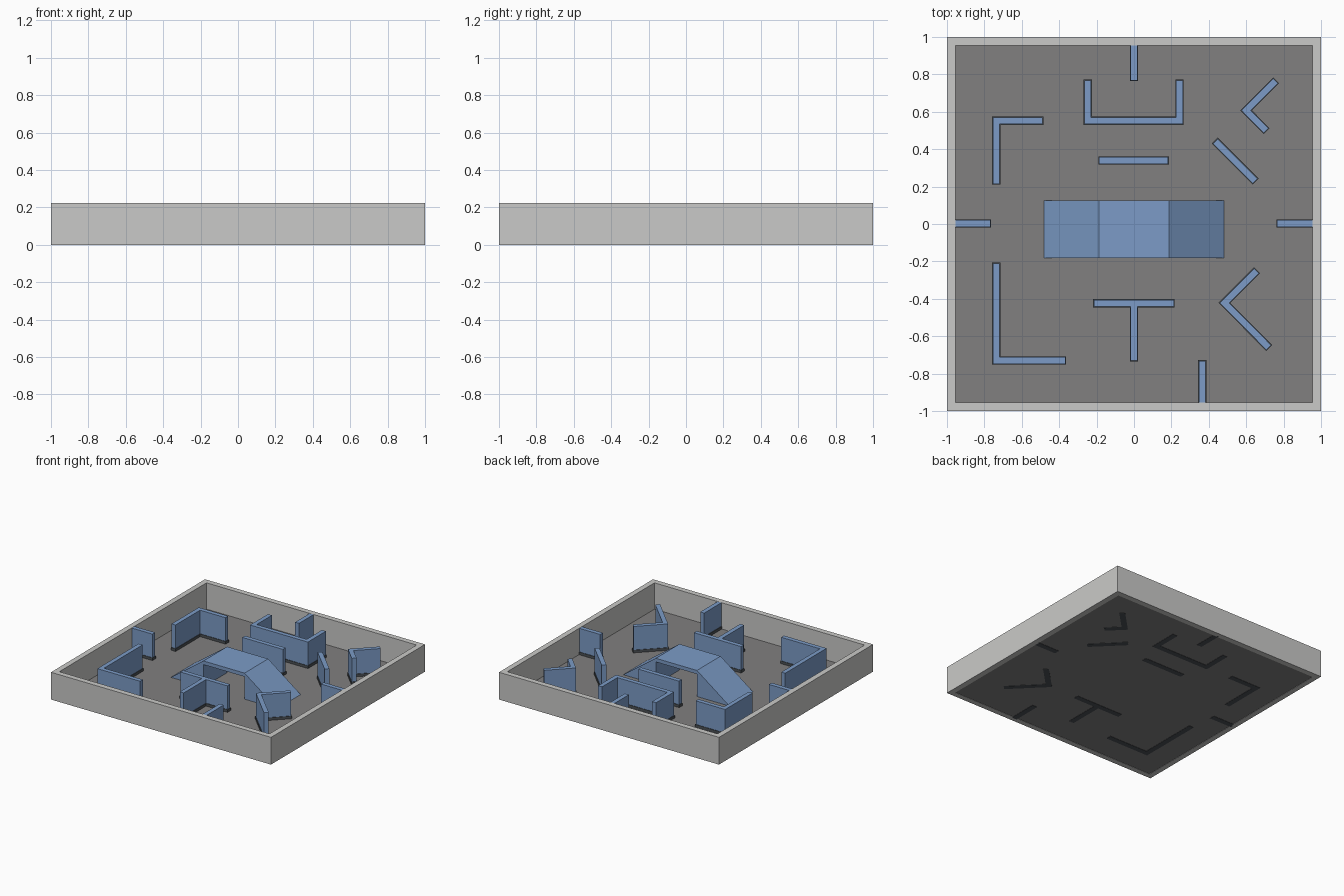
import bpy, bmesh
from mathutils import Vector

cube = bpy.data.objects.get("Cube")
if cube:
    bpy.data.objects.remove(cube, do_unlink=True)

HEIGHT = 0.224      # rim height
INNER = 0.955       # inside half width
BASE = 0.03         # height of the dark wall footing


def material(name, color):
    m = bpy.data.materials.new(name)
    m.use_nodes = True
    m.diffuse_color = (*color, 1)
    m.node_tree.nodes["Principled BSDF"].inputs["Base Color"].default_value = (*color, 1)
    return m


GREY = material("light grey", (0.59, 0.59, 0.58))
FLOOR = material("floor grey", (0.22, 0.215, 0.215))
BLUE = material("blue", (0.2, 0.33, 0.57))
DARK = material("dark footing", (0.07, 0.08, 0.09))


def prism(name, outline, offset, mat):
    """Extrude a closed 3D outline along an offset vector."""
    bm = bmesh.new()
    face = bm.faces.new([bm.verts.new(p) for p in outline])
    side = bmesh.ops.extrude_face_region(bm, geom=[face])
    moved = [v for v in side["geom"] if isinstance(v, bmesh.types.BMVert)]
    bmesh.ops.translate(bm, verts=moved, vec=offset)
    bmesh.ops.recalc_face_normals(bm, faces=bm.faces)
    mesh = bpy.data.meshes.new(name)
    bm.to_mesh(mesh)
    bm.free()
    mesh.materials.append(mat)
    obj = bpy.data.objects.new(name, mesh)
    bpy.context.collection.objects.link(obj)
    return obj


def strip(path, half, extend=0):
    """Mitred outline of a wall following a centre line."""
    pts = [Vector(p) for p in path]
    pts[0] += (pts[0] - pts[1]).normalized() * extend
    pts[-1] += (pts[-1] - pts[-2]).normalized() * extend
    dirs = [(b - a).normalized() for a, b in zip(pts, pts[1:])]
    left, right = [], []
    for i, p in enumerate(pts):
        normals = [Vector((-d.y, d.x)) for d in dirs[max(i - 1, 0):i + 1]]
        n = sum(normals, Vector((0, 0))).normalized()
        shift = n * (half / n.dot(normals[0]))
        left.append(p + shift)
        right.append(p - shift)
    return left + right[::-1]


def wall(name, path):
    body = [(p.x, p.y, BASE) for p in strip(path, 0.018)]
    foot = [(p.x, p.y, 0) for p in strip(path, 0.022, 0.004)]
    prism(name, body, (0, 0, HEIGHT - 0.001 - BASE), BLUE)
    prism(name + "_footing", foot, (0, 0, BASE), DARK)


def square(half, z):
    return [(-half, -half, z), (half, -half, z), (half, half, z), (-half, half, z)]


# Floor and surrounding rim
prism("floor", square(INNER, 0.002), (0, 0, 0.006), FLOOR)
bm = bmesh.new()
rings = [[bm.verts.new(p) for p in square(h, z)]
         for h, z in ((1, 0), (1, HEIGHT), (INNER, HEIGHT), (INNER, 0))]
for k in range(4):
    a, b = rings[k], rings[(k + 1) % 4]
    for i in range(4):
        j = (i + 1) % 4
        bm.faces.new((a[i], a[j], b[j], b[i]))
bmesh.ops.recalc_face_normals(bm, faces=bm.faces)
rim_mesh = bpy.data.meshes.new("outer_rim")
bm.to_mesh(rim_mesh)
bm.free()
rim_mesh.materials.append(GREY)
bpy.context.collection.objects.link(bpy.data.objects.new("outer_rim", rim_mesh))

# Free-standing walls
WALLS = {
    "back_right_corner_wall": [(-0.488, 0.552), (-0.737, 0.552), (-0.737, 0.215)],
    "front_right_corner_wall": [(-0.737, -0.21), (-0.737, -0.73), (-0.367, -0.73)],
    "back_bay_wall": [(-0.247, 0.768), (-0.247, 0.552), (0.243, 0.552), (0.243, 0.768)],
    "back_bar_wall": [(-0.187, 0.34), (0.183, 0.34)],
    "tee_bar_wall": [(-0.215, -0.424), (0.213, -0.424)],
    "tee_stem_wall": [(0, -0.44), (0, -0.73)],
    "back_left_angle_wall": [(0.757, 0.765), (0.6, 0.607), (0.706, 0.5)],
    "diagonal_wall": [(0.435, 0.443), (0.648, 0.23)],
    "front_left_angle_wall": [(0.655, -0.25), (0.483, -0.422), (0.72, -0.66)],
    "back_stub_wall": [(0, 0.965), (0, 0.768)],
    "right_stub_wall": [(-0.965, 0.003), (-0.768, 0.003)],
    "left_stub_wall": [(0.965, 0.003), (0.765, 0.003)],
    "front_stub_wall": [(0.365, -0.965), (0.365, -0.732)],
}
for wall_name, centre_line in WALLS.items():
    wall(wall_name, centre_line)

# Central bridge: two ramps and a deck
Y0, DEPTH = -0.182, 0.307
TOP = HEIGHT - 0.002
for side_name, s in (("left", 1), ("right", -1)):
    profile = [(s * 0.488, Y0, 0.004), (s * 0.187, Y0, 0.004), (s * 0.187, Y0, TOP)]
    prism(side_name + "_ramp", profile, (0, DEPTH, 0), BLUE)
deck = [(-0.187, Y0, TOP - 0.03), (0.187, Y0, TOP - 0.03), (0.187, Y0, TOP), (-0.187, Y0, TOP)]
prism("bridge_deck", deck, (0, DEPTH, 0), BLUE)
